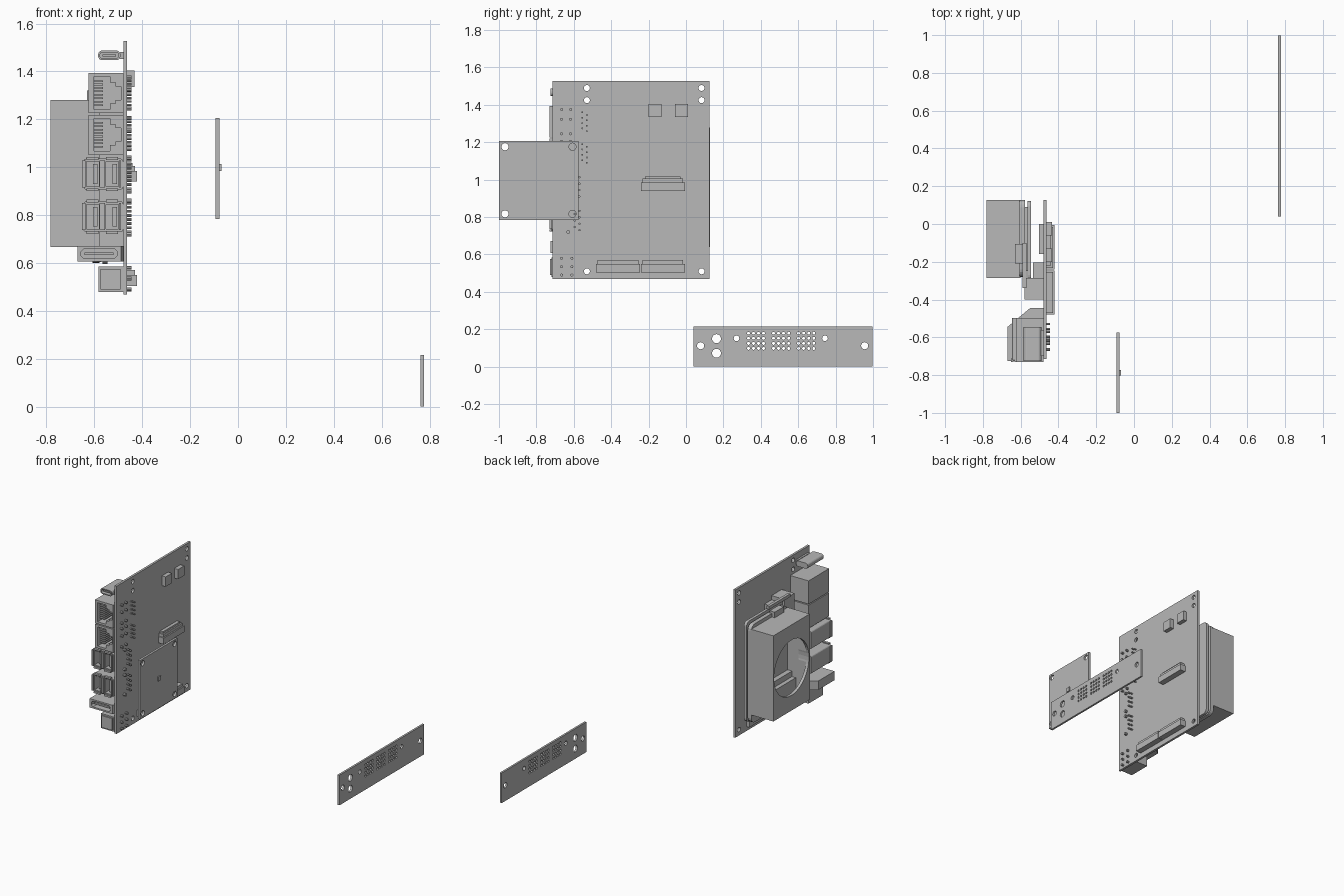
import bpy
import bmesh
from math import pi
from mathutils import Matrix, Vector

old = bpy.data.objects.get("Cube")
if old:
    bpy.data.objects.remove(old)

grey = bpy.data.materials.new("plain grey")
grey.use_nodes = True
grey.diffuse_color = (0.48, 0.48, 0.48, 1)
grey.node_tree.nodes["Principled BSDF"].inputs["Base Color"].default_value = (0.48, 0.48, 0.48, 1)


def finish(name, bm):
    bmesh.ops.recalc_face_normals(bm, faces=bm.faces)
    mesh = bpy.data.meshes.new(name)
    bm.to_mesh(mesh)
    bm.free()
    mesh.materials.append(grey)
    obj = bpy.data.objects.new(name, mesh)
    bpy.context.collection.objects.link(obj)
    return obj


def add_box(bm, x, y, z):
    size = (x[1] - x[0], y[1] - y[0], z[1] - z[0])
    mid = Vector((sum(x) / 2, sum(y) / 2, sum(z) / 2))
    return bmesh.ops.create_cube(bm, size=1, matrix=Matrix.Translation(mid) @ Matrix.Diagonal((*size, 1)))["verts"]


def add_rod(bm, x, y, z, r, sides=20):
    # Rod lying along x
    place = Matrix.Translation((sum(x) / 2, y, z)) @ Matrix.Rotation(pi / 2, 4, "Y")
    bmesh.ops.create_cone(bm, cap_ends=True, segments=sides, radius1=r, radius2=r,
                          depth=x[1] - x[0], matrix=place)


def box(name, x, y, z, round_axis=None, r=0.01, segments=4):
    bm = bmesh.new()
    add_box(bm, x, y, z)
    if round_axis is not None:
        edges = [e for e in bm.edges
                 if abs((e.verts[0].co - e.verts[1].co).normalized()[round_axis]) > 0.9]
        bmesh.ops.bevel(bm, geom=edges, offset=r, segments=segments, profile=0.5, affect="EDGES")
    return finish(name, bm)


def boxes(name, ranges):
    bm = bmesh.new()
    for x, y, z in ranges:
        add_box(bm, x, y, z)
    return finish(name, bm)


def rods(name, x, spots, sides=20):
    bm = bmesh.new()
    for y, z, r in spots:
        add_rod(bm, x, y, z, r, sides)
    return finish(name, bm)


def cut(obj, cutter):
    cutter.hide_render = True
    mod = obj.modifiers.new("cut", "BOOLEAN")
    mod.operation = "DIFFERENCE"
    mod.solver = "EXACT"
    mod.object = cutter
    bpy.context.view_layer.objects.active = obj
    bpy.ops.object.modifier_apply(modifier=mod.name)
    bpy.data.objects.remove(cutter)


# Main board with mounting holes
board = box("main_board", (-0.479, -0.463), (-0.714, 0.126), (0.468, 1.527))
cut(board, rods("board_holes", (-0.6, -0.4),
                [(y, z, 0.016) for y in (-0.53, 0.083) for z in (0.51, 1.425, 1.49)]))

# Parts on the left face of the main board
for i, y in enumerate((-0.2, -0.06)):
    box(f"chip_{i + 1}", (-0.463, -0.433), (y, y + 0.07), (1.335, 1.405))
for i, (y, z) in enumerate(((-0.24, 0.94), (-0.48, 0.505), (-0.24, 0.505))):
    body = boxes(f"edge_connector_{i + 1}", [
        ((-0.463, -0.421), (y, y + 0.235), (z, z + 0.045)),
        ((-0.463, -0.43), (y + 0.008, y + 0.225), (z + 0.045, z + 0.066))])
    if i == 0:
        box("connector_latch", (-0.463, -0.44), (y + 0.02, y + 0.21), (z + 0.066, z + 0.078))

# Solder pins under the ports
pins = []
for z in (1.31, 1.14):
    pins += [(y, z + s * 0.065, 0.008) for y in (-0.665, -0.617) for s in (-1, 0.2, 1)]
    pins += [(-0.53 - 0.025 * (k % 2), z - 0.05 + 0.0143 * k, 0.005) for k in range(8)]
for z in (0.97, 0.79):
    pins += [(-0.57 - 0.025 * (k % 2), z - 0.06 + 0.0172 * k, 0.006) for k in range(8)]
    pins += [(-0.63, z + s * 0.07, 0.01) for s in (-1, 1)]
pins += [(y, z, 0.008) for y in (-0.665, -0.61) for z in (0.49, 0.535, 0.58)]
rods("solder_pins", (-0.47, -0.445), pins, 8)

# Network jacks: stepped opening with a comb of contacts
for i, z in enumerate((1.052, 1.226)):
    jack = box(f"network_jack_{i + 1}", (-0.624, -0.479), (-0.73, -0.497), (z, z + 0.167))
    for x, dz in (((-0.602, -0.535), 0.015), ((-0.54, -0.512), 0.04), ((-0.515, -0.488), 0.055)):
        cut(jack, boxes("jack_opening", [(x, (-0.8, -0.56), (z + dz, z + 0.167 - dz))]))
    boxes(f"jack_contacts_{i + 1}", [
        ((-0.604, -0.563), (-0.705, -0.56), (z + 0.03 + k * 0.0143, z + 0.037 + k * 0.0143))
        for k in range(8)])

# Double sockets: two upright slots with flared lips and tongues
for i, z in enumerate((0.722, 0.9)):
    top = z + 0.143
    socket = box(f"double_socket_{i + 1}", (-0.645, -0.479), (-0.72, -0.497), (z + 0.007, top - 0.007), 1, 0.012)
    cut(socket, boxes("socket_slots", [((x, x + 0.052), (-0.8, -0.54), (z + 0.02, top - 0.02))
                                       for x in (-0.633, -0.551)]))
    for k, x in enumerate((-0.633, -0.551)):
        box(f"socket_tongue_{i + 1}_{k + 1}", (x + 0.028, x + 0.046), (-0.71, -0.535), (z + 0.03, top - 0.03))
        boxes(f"socket_lips_{i + 1}_{k + 1}", [
            ((x - 0.018, x - 0.004), (-0.73, -0.712), (z + 0.015, top - 0.015)),
            ((x + 0.054, x + 0.062), (-0.73, -0.712), (z + 0.015, top - 0.015)),
            ((x, x + 0.05), (-0.73, -0.712), (z, z + 0.012)),
            ((x, x + 0.05), (-0.73, -0.712), (top - 0.012, top))])

# Video port, tapered at the back
bm = bmesh.new()
outline = [(-0.479, -0.445), (-0.55, -0.445), (-0.67, -0.545), (-0.67, -0.725), (-0.488, -0.725), (-0.479, -0.7)]
face = bm.faces.new([bm.verts.new((x, y, 0.607)) for x, y in outline])
lifted = bmesh.ops.extrude_face_region(bm, geom=[face])["geom"]
bmesh.ops.translate(bm, vec=(0, 0, 0.064), verts=[v for v in lifted if isinstance(v, bmesh.types.BMVert)])
video = finish("video_port", bm)
cut(video, box("video_opening", (-0.655, -0.505), (-0.8, -0.58), (0.618, 0.66), 1, 0.012, 1))
box("video_tongue", (-0.64, -0.52), (-0.71, -0.57), (0.634, 0.645))

# Power jack and small rounded port
power = box("power_jack", (-0.583, -0.479), (-0.718, -0.555), (0.48, 0.585))
box("power_jack_rim", (-0.575, -0.49), (-0.726, -0.71), (0.49, 0.575))
small = box("small_port", (-0.584, -0.491), (-0.725, -0.545), (1.447, 1.487), 1, 0.017, 6)
cut(small, box("small_port_opening", (-0.576, -0.499), (-0.8, -0.6), (1.454, 1.48), 1, 0.011, 6))
box("small_port_tongue", (-0.565, -0.51), (-0.715, -0.59), (1.463, 1.471))
box("small_port_foot", (-0.493, -0.478), (-0.7, -0.56), (1.452, 1.482))

# Plug-in module held by a long connector with latch arms
box("module_connector", (-0.58, -0.479), (-0.4, -0.285), (0.63, 1.33))
box("module_connector_step", (-0.535, -0.479), (-0.285, -0.205), (0.65, 1.3))
box("module_board", (-0.565, -0.545), (-0.3, 0.122), (0.595, 1.315), 0, 0.03)
spreader = box("heat_spreader", (-0.607, -0.578), (-0.28, 0.127), (0.6, 1.305), 0, 0.04)
box("spreader_core", (-0.58, -0.56), (-0.25, 0.09), (0.65, 1.26))
boxes("latch_arms", [((-0.59, -0.57), (-0.34, -0.1), (z, z + 0.022)) for z in (0.605, 1.33)])
box("cable_plug", (-0.63, -0.59), (-0.21, -0.105), (1.24, 1.32))
box("pin_header", (-0.502, -0.479), (-0.16, 0.0), (0.5, 0.54))

# Fan housing: hollow box with a large round intake
fan = box("fan_housing", (-0.782, -0.6), (-0.285, 0.128), (0.666, 1.28))
cut(fan, boxes("fan_cavity", [((-0.762, -0.615), (-0.272, 0.115), (0.68, 1.266))]))
cut(fan, rods("fan_intake", (-0.9, -0.7), [(-0.078, 0.973, 0.198)], 48))
boxes("fan_inner_ledges", [((-0.68, -0.612), (-0.272, 0.115), (0.68, 0.8)),
                           ((-0.65, -0.612), (-0.272, 0.115), (0.8, 0.84))])

# Small square board with a sensor
square = box("square_board", (-0.093, -0.077), (-1.0, -0.575), (0.784, 1.206))
cut(square, rods("square_holes", (-0.2, 0.0),
                 [(y, z, 0.019) for y in (-0.968, -0.607) for z in (0.817, 1.176)]))
box("sensor", (-0.078, -0.069), (-0.803, -0.773), (0.984, 1.014))

# Long face panel with fixing holes and vent grids
panel = box("face_panel", (0.763, 0.777), (0.04, 0.998), (0.0, 0.216))
holes = [(0.078, 0.112, 0.019), (0.955, 0.112, 0.019), (0.163, 0.15, 0.024),
         (0.163, 0.072, 0.024), (0.27, 0.152, 0.015), (0.743, 0.152, 0.015)]
holes += [(start + 0.027 * c, 0.098 + 0.027 * r, 0.008)
          for start in (0.334, 0.468, 0.602) for c in range(4) for r in range(4)]
cut(panel, rods("panel_holes", (0.7, 0.85), holes, 16))
